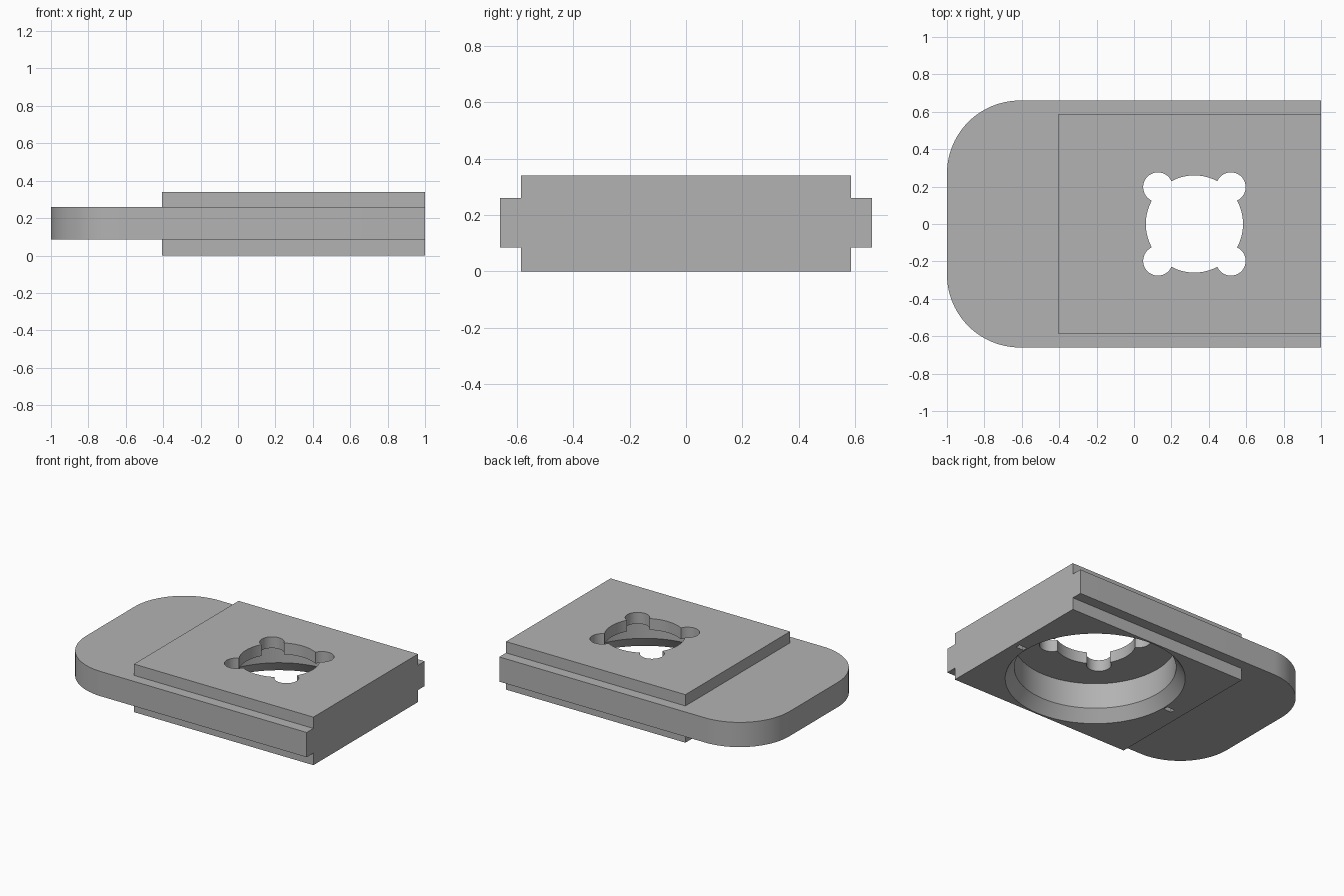
import bpy
import bmesh
from math import cos, sin, pi

cube = bpy.data.objects.get("Cube")
if cube:
    bpy.data.objects.remove(cube, do_unlink=True)

grey = bpy.data.materials.new("plain grey")
grey.use_nodes = True
colour = (0.45, 0.45, 0.45, 1)
grey.diffuse_color = colour
grey.node_tree.nodes["Principled BSDF"].inputs["Base Color"].default_value = colour

HOLE_X = 0.323      # centre of the opening
PLATE_BOTTOM, PLATE_TOP, TOP = 0.085, 0.26, 0.34


def arc(cx, cy, r, start, end, steps):
    return [(cx + r * cos(start + (end - start) * i / steps),
             cy + r * sin(start + (end - start) * i / steps)) for i in range(steps + 1)]


def loft(name, rings):
    """Closed solid through a stack of (outline, height) rings."""
    bm = bmesh.new()
    loops = [[bm.verts.new((x, y, z)) for x, y in outline] for outline, z in rings]
    n = len(loops[0])
    for low, high in zip(loops, loops[1:]):
        for i in range(n):
            j = (i + 1) % n
            bm.faces.new((low[i], low[j], high[j], high[i]))
    bm.faces.new(loops[0][::-1])
    bm.faces.new(loops[-1])
    bmesh.ops.recalc_face_normals(bm, faces=bm.faces[:])
    mesh = bpy.data.meshes.new(name)
    bm.to_mesh(mesh)
    bm.free()
    obj = bpy.data.objects.new(name, mesh)
    bpy.context.collection.objects.link(obj)
    mesh.materials.append(grey)
    return obj


def rectangle(x0, x1, y0, y1):
    return [(x0, y0), (x1, y0), (x1, y1), (x0, y1)]


def circle(x, y, r, n=96):
    return arc(x, y, r, 0, 2 * pi, n)[:-1]


def combine(target, tool, operation):
    mod = target.modifiers.new(operation, "BOOLEAN")
    mod.operation, mod.solver, mod.object = operation, "EXACT", tool
    bpy.context.view_layer.objects.active = target
    bpy.ops.object.modifier_apply(modifier=mod.name)
    bpy.data.objects.remove(tool, do_unlink=True)


# Sliding plate with two rounded corners
outline = [(1, -0.66), (1, 0.66)]
outline += arc(-0.61, 0.27, 0.39, pi / 2, pi, 24)
outline += arc(-0.61, -0.27, 0.39, pi, 1.5 * pi, 24)
body = loft("slide_plate", [(outline, PLATE_BOTTOM), (outline, PLATE_TOP)])

# Raised block above and below the plate
pad = rectangle(-0.405, 1, -0.585, 0.585)
combine(body, loft("block", [(pad, 0), (pad, TOP)]), "UNION")

# Chamfered round recess from below
wide, bore = circle(HOLE_X, 0, 0.574), circle(HOLE_X, 0, 0.516)
outer = circle(HOLE_X, 0, 0.574)
combine(body, loft("recess_cutter", [(outer, -0.05), (wide, 0), (bore, 0.08),
                                     (bore, PLATE_TOP)]), "DIFFERENCE")

# Round opening with four corner lobes
holes = [(HOLE_X, 0, 0.26)]
holes += [(HOLE_X + sx * 0.195, sy * 0.197, 0.079) for sx in (-1, 1) for sy in (-1, 1)]
for x, y, r in holes:
    ring = circle(x, y, r, 64)
    combine(body, loft("hole_cutter", [(ring, 0.2), (ring, 0.4)]), "DIFFERENCE")

# Small slots either side of the recess
for side in (-1, 1):
    x = HOLE_X + side * 0.615
    slot = rectangle(x - 0.03, x + 0.03, -0.017, 0.017)
    combine(body, loft("slot_cutter", [(slot, -0.05), (slot, 0.06)]), "DIFFERENCE")

bpy.ops.object.select_all(action="DESELECT")
body.select_set(True)
bpy.context.view_layer.objects.active = body
bpy.ops.object.shade_smooth_by_angle(angle=pi / 7)
